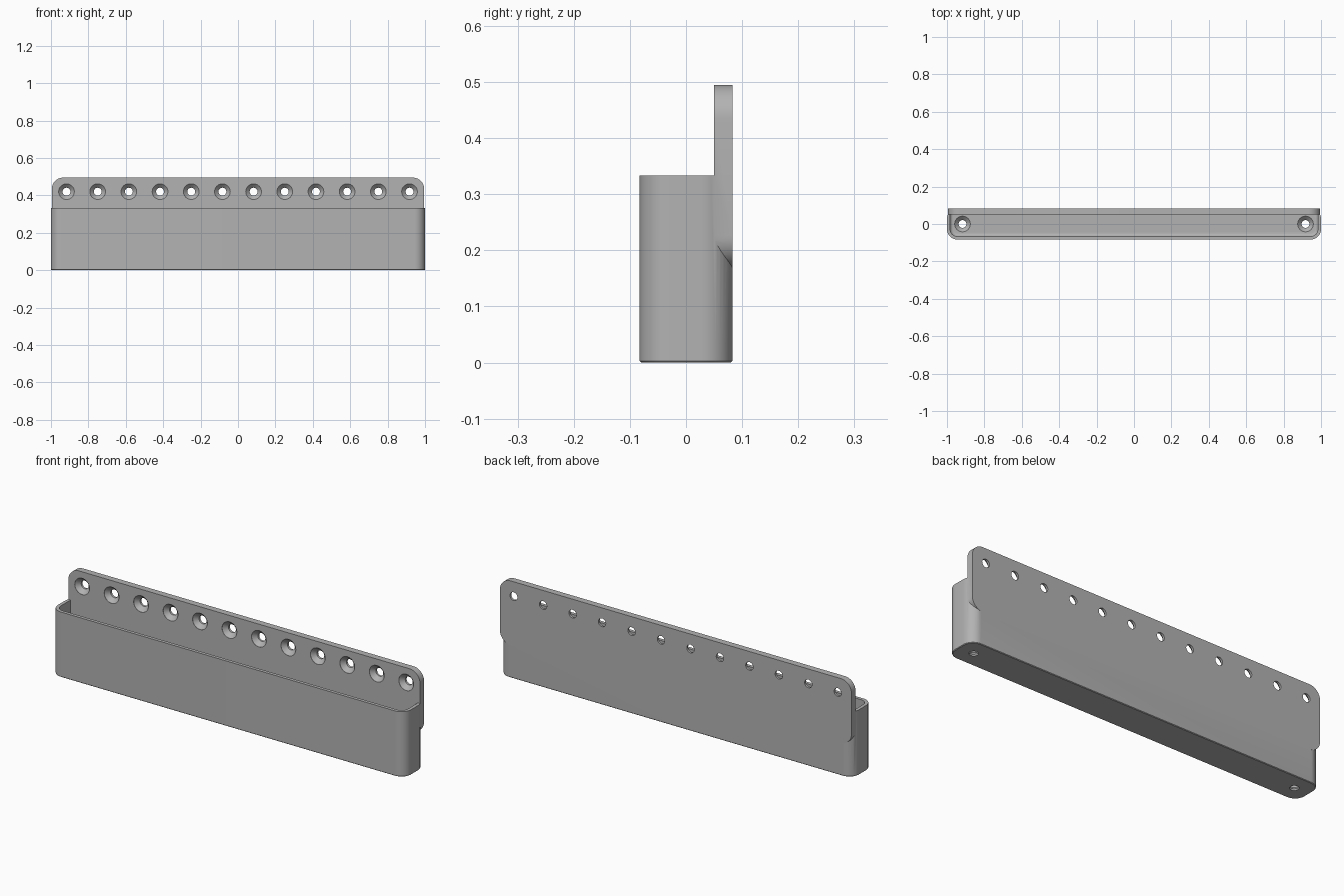
import bpy, bmesh, math
from mathutils import Matrix, Vector

default = bpy.data.objects.get("Cube")
if default:
    bpy.data.objects.remove(default, do_unlink=True)

grey = bpy.data.materials.new("plain grey")
grey.use_nodes = True
GREY = (0.45, 0.45, 0.45, 1)
grey.diffuse_color = GREY
grey.node_tree.nodes["Principled BSDF"].inputs["Base Color"].default_value = GREY


def outline(x, low, high, r_low, r_high, steps=10):
    """Rounded rectangle, with its own radius for the low and the high corners."""
    points = []
    for sx, end, r, start in ((1, low, r_low, 270), (1, high, r_high, 0),
                              (-1, high, r_high, 90), (-1, low, r_low, 180)):
        cy = end + r if end == low else end - r
        for i in range(steps + 1 if r else 1):
            a = math.radians(start + 90 * i / steps)
            points.append((sx * (x - r) + r * math.cos(a), cy + r * math.sin(a)))
    return points


def loft(name, layers, matrix=Matrix()):
    """Closed solid through a stack of (outline, height) layers."""
    bm = bmesh.new()
    rings = [[bm.verts.new((px, py, h)) for px, py in pts] for pts, h in layers]
    for a, b in zip(rings, rings[1:]):
        for i in range(len(a)):
            j = (i + 1) % len(a)
            bm.faces.new((a[i], a[j], b[j], b[i]))
    bm.faces.new(rings[0][::-1])
    bm.faces.new(rings[-1])
    bm.transform(matrix)
    bmesh.ops.recalc_face_normals(bm, faces=bm.faces)
    mesh = bpy.data.meshes.new(name)
    bm.to_mesh(mesh)
    bm.free()
    mesh.materials.append(grey)
    obj = bpy.data.objects.new(name, mesh)
    bpy.context.collection.objects.link(obj)
    return obj


def circle(r, sides=32):
    return [(r * math.cos(math.tau * i / sides), r * math.sin(math.tau * i / sides))
            for i in range(sides)]


def screw_hole(name, location, depth, rotation=Matrix()):
    """Countersunk cutter whose mouth lies at the location, opening along local z."""
    layers = [(circle(0.021), -depth - 0.02), (circle(0.021), -0.022),
              (circle(0.042), -0.001), (circle(0.042), 0.03)]
    return loft(name, layers, Matrix.Translation(Vector(location)) @ rotation)


def combine(target, tool, operation):
    mod = target.modifiers.new(operation, 'BOOLEAN')
    mod.operation, mod.solver, mod.object = operation, 'EXACT', tool
    bpy.context.view_layer.objects.active = target
    bpy.ops.object.modifier_apply(modifier=mod.name)
    bpy.data.objects.remove(tool, do_unlink=True)


# Tray body with a tiny bevel round the bottom
D = 0.083
TOP = 0.333
FLOOR = 0.03
PLATE_FRONT = 0.05
R = 0.055
holder = loft("wall_mounted_tray", [
    (outline(1 - e, -D + e, D - e, R - e, R - e), z)
    for e, z in ((0.003, 0), (0, 0.003), (0, TOP))])

# Upright back plate with rounded corners
to_back = Matrix.Translation((0, D, 0)) @ Matrix.Rotation(math.pi / 2, 4, 'X')
plate_shape = outline(0.995, 0.167, 0.495, 0.06, 0.06)
combine(holder, loft("back_plate", [(plate_shape, 0), (plate_shape, D - PLATE_FRONT)],
                     to_back), 'UNION')

# Hollow with a filleted floor
WALL = 0.017
FILLET = 0.016
layers = []
for i in range(6):
    a = math.pi / 2 * i / 5
    e = FILLET * (1 - math.sin(a))
    layers.append((outline(1 - WALL - e, -D + WALL + e, PLATE_FRONT, R - WALL - e, 0),
                   FLOOR + FILLET * (1 - math.cos(a))))
layers.append((layers[-1][0], TOP + 0.1))
combine(holder, loft("hollow", layers), 'DIFFERENCE')

# Row of countersunk holes in the plate, and one at each end of the floor
SPAN = 0.917
COUNT = 12
facing_front = Matrix.Rotation(math.pi / 2, 4, 'X')
for i in range(COUNT):
    x = -SPAN + 2 * SPAN * i / (COUNT - 1)
    combine(holder, screw_hole("plate_hole", (x, PLATE_FRONT, 0.42),
                               D - PLATE_FRONT, facing_front), 'DIFFERENCE')
for x in (-SPAN, SPAN):
    combine(holder, screw_hole("floor_hole", (x, 0, FLOOR), FLOOR), 'DIFFERENCE')

# Smooth rounded corners, crisp edges
bpy.ops.object.select_all(action='DESELECT')
holder.select_set(True)
bpy.context.view_layer.objects.active = holder
bpy.ops.object.shade_smooth_by_angle(angle=math.radians(30))
